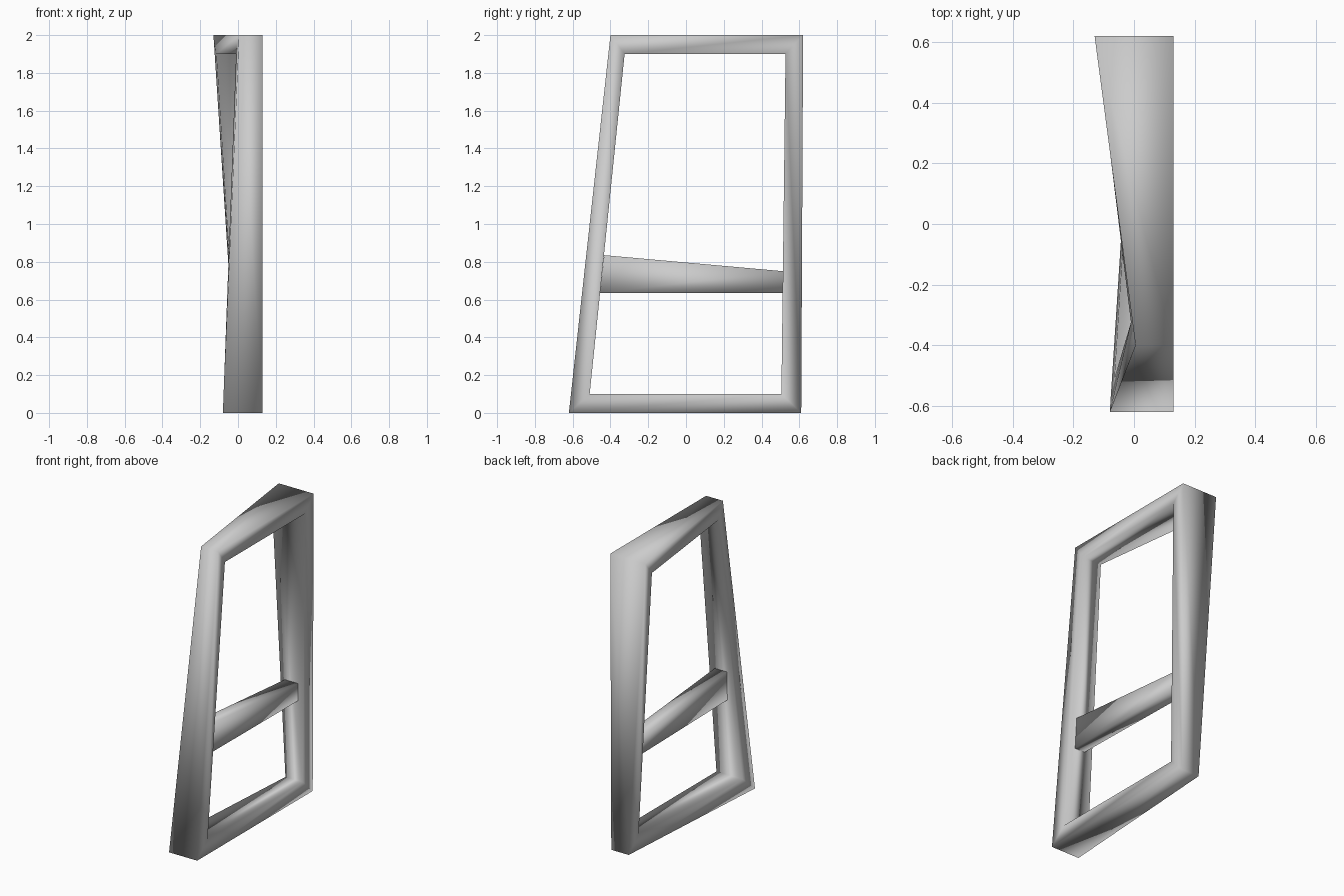
import bpy, bmesh

if "Cube" in bpy.data.objects:
    bpy.data.objects.remove(bpy.data.objects["Cube"])


def finish(bm, name):
    bmesh.ops.recalc_face_normals(bm, faces=bm.faces[:])
    mesh = bpy.data.meshes.new(name)
    bm.to_mesh(mesh)
    bm.free()
    mesh.shade_smooth()
    obj = bpy.data.objects.new(name, mesh)
    bpy.context.collection.objects.link(obj)


def bridge(bm, loops):
    # join neighbouring vertex rings with quads, closing the section
    n = len(loops[0])
    for a, b in zip(loops, loops[1:] + loops[:1]):
        for i in range(n):
            j = (i + 1) % n
            bm.faces.new((a[i], a[j], b[j], b[i]))


# Twisted window frame: (x of left side, y, z) per corner, right side is flat
RIGHT_X = 0.13
outer = [(-0.08, -0.62, 0), (0.0, 0.61, 0), (-0.13, 0.62, 2), (0.005, -0.40, 2)]
inner = [(-0.065, -0.51, 0.10), (0.0, 0.505, 0.10),
         (-0.115, 0.527, 1.90), (-0.01, -0.325, 1.90)]
bm = bmesh.new()
rings = [[bm.verts.new(p) for p in outer],
         [bm.verts.new((RIGHT_X, y, z)) for _, y, z in outer],
         [bm.verts.new((RIGHT_X, y, z)) for _, y, z in inner],
         [bm.verts.new(p) for p in inner]]
bridge(bm, rings)
finish(bm, "frame")

# Tapered crossbar between the two posts
bm = bmesh.new()
front = [(0.01, -0.455, 0.635), (0.085, -0.455, 0.635),
         (0.09, -0.434, 0.835), (0.0, -0.434, 0.835)]
back = [(-0.01, 0.513, 0.635), (0.09, 0.513, 0.635),
        (0.09, 0.515, 0.75), (-0.01, 0.515, 0.75)]
ends = [[bm.verts.new(p) for p in ring] for ring in (front, back)]
for i in range(4):
    j = (i + 1) % 4
    bm.faces.new((ends[0][i], ends[0][j], ends[1][j], ends[1][i]))
for ring in ends:
    bm.faces.new(ring)
finish(bm, "crossbar")
